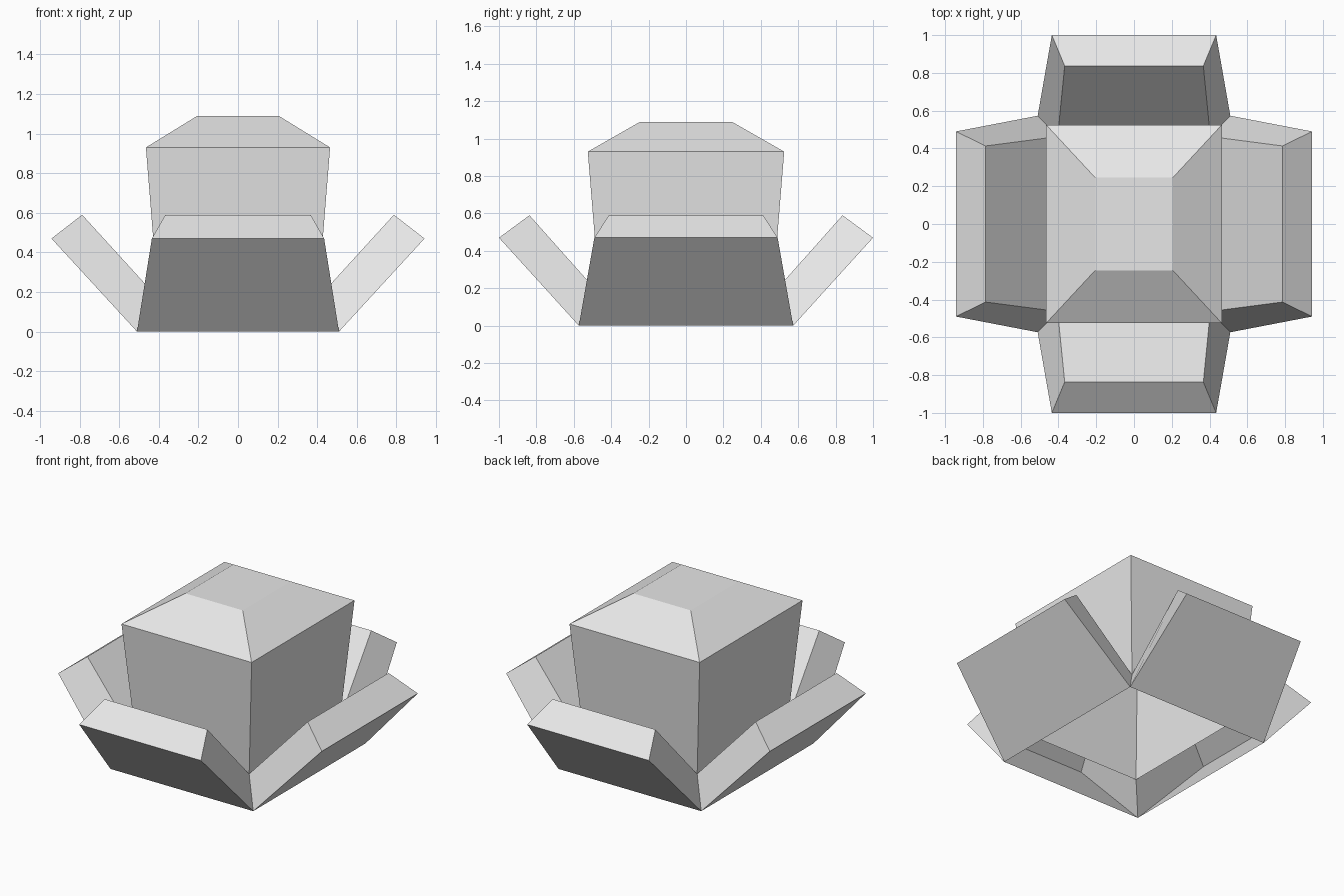
import bpy
import bmesh

if "Cube" in bpy.data.objects:
    bpy.data.objects.remove(bpy.data.objects["Cube"], do_unlink=True)

grey = bpy.data.materials.new("plain_grey")
grey.use_nodes = True
GREY = (0.8, 0.8, 0.8, 1)
grey.diffuse_color = GREY
grey.node_tree.nodes["Principled BSDF"].inputs["Base Color"].default_value = GREY


def finish(name, bm):
    mesh = bpy.data.meshes.new(name)
    bm.to_mesh(mesh)
    bm.free()
    mesh.materials.append(grey)
    obj = bpy.data.objects.new(name, mesh)
    bpy.context.collection.objects.link(obj)


def bridge(bm, lower, upper):
    for i in range(4):
        j = (i + 1) % 4
        bm.faces.new((lower[i], lower[j], upper[j], upper[i]))


# Rectangles as half width, half depth, height
RIM = (0.404, 0.463, 0.17)
SHOULDER = (0.465, 0.525, 0.93)
ROOF = (0.205, 0.245, 1.09)
CORNERS = ((-1, -1), (1, -1), (1, 1), (-1, 1))

# Central body: flared walls and a hipped roof, open underneath
bm = bmesh.new()
rings = [[bm.verts.new((sx * w, sy * d, z)) for sx, sy in CORNERS]
         for w, d, z in (RIM, SHOULDER, ROOF)]
bridge(bm, rings[0], rings[1])
bridge(bm, rings[1], rings[2])
bm.faces.new(rings[2])
finish("body", bm)


# Hollow flap: section points are (distance out, half width, height)
def flap(name, section, axis, sign):
    bm = bmesh.new()
    rows = []
    for out, half, z in section:
        rows.append([bm.verts.new((sign * out, s * half, z) if axis == "x"
                                  else (s * half, sign * out, z))
                     for s in (-1, 1)])
    faces = [bm.faces.new((a[0], a[1], b[1], b[0]))
             for a, b in zip(rows, rows[1:])]
    faces.append(bm.faces.new([r[0] for r in reversed(rows)]))
    faces.append(bm.faces.new([r[1] for r in rows]))
    # Turn every face outward
    if (axis == "x") != (sign > 0):
        bmesh.ops.reverse_faces(bm, faces=faces)
    finish(name, bm)


# Outer base, outer top, inner top, inner base
side_section = ((0.51, 0.573, 0), (0.942, 0.49, 0.47),
                (0.787, 0.413, 0.59), (RIM[0], RIM[1], RIM[2]))
end_section = ((0.573, 0.51, 0), (1.0, 0.435, 0.47),
               (0.837, 0.367, 0.59), (RIM[1], RIM[0], RIM[2]))

flap("left_flap", side_section, "x", 1)
flap("right_flap", side_section, "x", -1)
flap("front_flap", end_section, "y", -1)
flap("back_flap", end_section, "y", 1)
